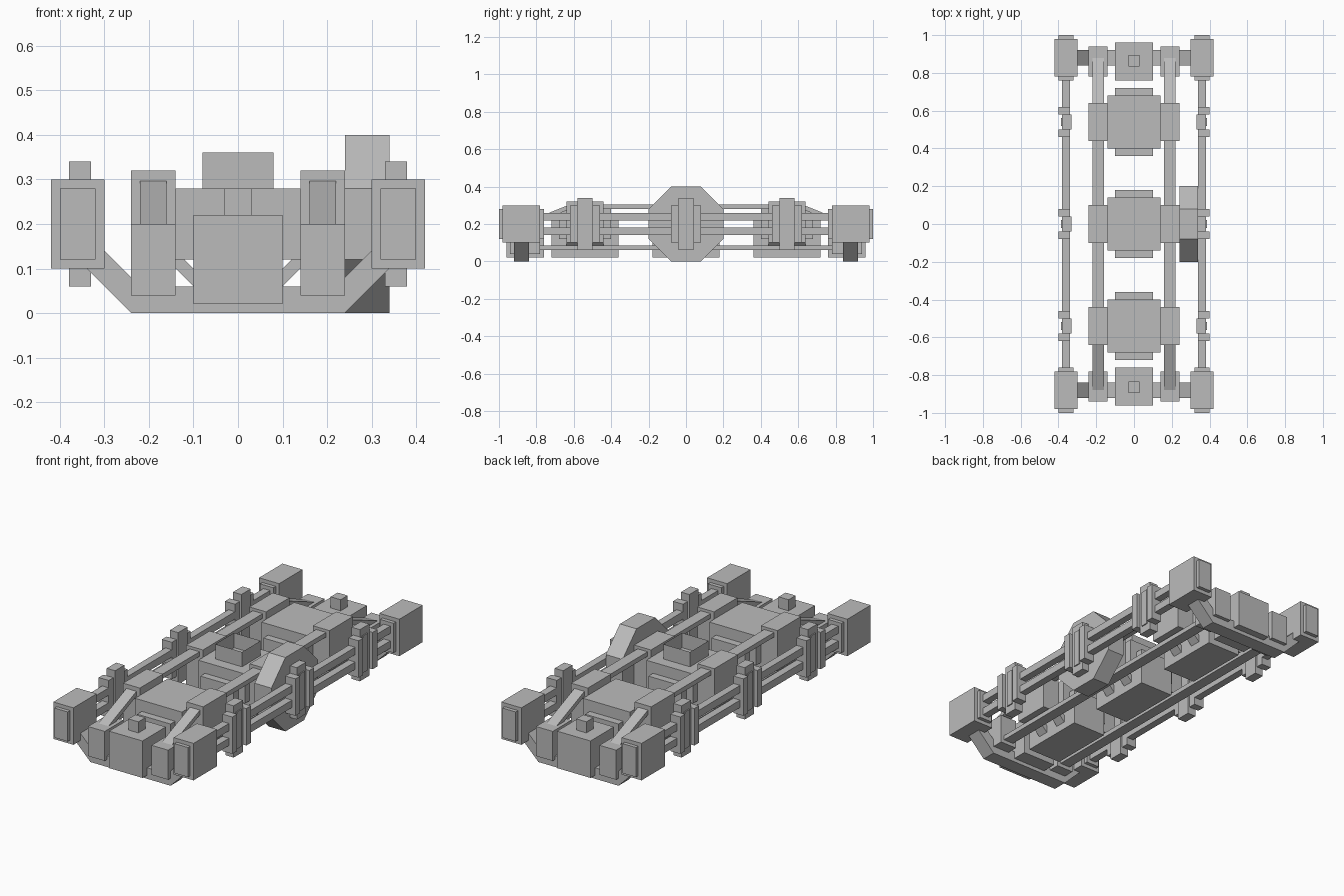
import bpy, bmesh

cube = bpy.data.objects.get("Cube")
if cube:
    bpy.data.objects.remove(cube, do_unlink=True)

grey = bpy.data.materials.new("hull_grey")
grey.use_nodes = True
grey.diffuse_color = (0.5, 0.5, 0.5, 1)
grey.node_tree.nodes["Principled BSDF"].inputs["Base Color"].default_value = grey.diffuse_color


def finish(name, bm):
    bmesh.ops.recalc_face_normals(bm, faces=bm.faces)
    mesh = bpy.data.meshes.new(name)
    bm.to_mesh(mesh)
    bm.free()
    mesh.materials.append(grey)
    obj = bpy.data.objects.new(name, mesh)
    bpy.context.collection.objects.link(obj)
    return obj


def box(name, xs, ys, zs):
    """Box from its (min, max) range on each axis."""
    bm = bmesh.new()
    bmesh.ops.create_cube(bm, size=1)
    for v in bm.verts:
        for i, (lo, hi) in enumerate((xs, ys, zs)):
            v.co[i] = lo if v.co[i] < 0 else hi
    return finish(name, bm)


def prism(name, profile, axis, lo, hi):
    """Profile in the other two axes, extruded along x (0) or y (1)."""
    bm = bmesh.new()
    point = (lambda p: (lo, p[0], p[1])) if axis == 0 else (lambda p: (p[0], lo, p[1]))
    face = bm.faces.new([bm.verts.new(point(p)) for p in profile])
    ext = bmesh.ops.extrude_face_region(bm, geom=[face])
    for g in ext["geom"]:
        if isinstance(g, bmesh.types.BMVert):
            g.co[axis] = hi
    return finish(name, bm)


def mirror(obj, x=False, y=False):
    mod = obj.modifiers.new("mirror", "MIRROR")
    mod.use_axis = (x, y, False)
    mod.use_clip = False
    return obj


def around(c, r):
    return (c - r, c + r)


# Corner boxes with raised end plates
mirror(box("corner_box", (0.30, 0.42), (0.78, 0.98), (0.1, 0.3)), True, True)
mirror(box("corner_plate", (0.32, 0.40), (0.76, 1.0), (0.12, 0.28)), True, True)

# End assemblies: bent cross beam, central block, knob and side blocks
beam = [(-0.24, 0), (0.24, 0), (0.36, 0.12), (0.36, 0.20),
        (0.22, 0.06), (-0.22, 0.06), (-0.36, 0.20), (-0.36, 0.12)]
mirror(prism("end_beam", beam, 1, 0.84, 0.92), y=True)
mirror(box("end_block", (-0.1, 0.1), (0.76, 0.96), (0.02, 0.22)), y=True)
mirror(box("end_knob", (-0.03, 0.03), (0.835, 0.895), (0.22, 0.28)), y=True)
mirror(box("end_side_block", (0.14, 0.24), (0.78, 0.94), (0.04, 0.2)), True, True)

# Lengthwise rails
mirror(box("upper_rail", (0.16, 0.22), (-0.64, 0.64), (0.28, 0.305)), x=True)
mirror(box("lower_rail", (0.16, 0.22), (-0.86, 0.86), (0.06, 0.085)), x=True)
mirror(box("outer_rail_top", (0.34, 0.38), (-0.78, 0.78), (0.22, 0.26)), x=True)
mirror(box("outer_rail_bottom", (0.34, 0.38), (-0.78, 0.78), (0.14, 0.18)), x=True)
brace = [(0.62, 0.305), (0.88, 0.2), (0.84, 0.19), (0.62, 0.28)]
mirror(prism("sloped_brace", brace, 0, 0.16, 0.22), True, True)

# Three repeated modules with struts and rail clamps
strut = [(-0.08, 0.04), (0.08, 0.04), (0.16, 0.12), (0.16, 0.16),
         (0.08, 0.08), (-0.08, 0.08), (-0.16, 0.16), (-0.16, 0.12)]
for c, label in ((-0.54, "front"), (0, "middle"), (0.54, "rear")):
    box(label + "_module_body", (-0.14, 0.14), around(c, 0.14), (0.12, 0.28))
    box(label + "_module_core", (-0.1, 0.1), around(c, 0.18), (0.02, 0.22))
    mirror(box(label + "_module_side", (0.14, 0.24), around(c, 0.1), (0.1, 0.32)), x=True)
    mirror(box(label + "_clamp_post", (0.33, 0.38), around(c, 0.04), (0.06, 0.34)), x=True)
    mirror(box(label + "_clamp_strip", (0.37, 0.386), around(c, 0.02), (0.1, 0.3)), x=True)
    for s in (-1, 1):
        y = c + s * 0.06
        mirror(box(label + "_clamp_bar", (0.34, 0.40), around(y, 0.02), (0.1, 0.3)), x=True)
        prism(label + "_strut", strut, 1, *around(c + s * 0.07, 0.03))

# Open hatch collar on the middle module
bm = bmesh.new()
bmesh.ops.create_cube(bm, size=0.16)
for v in bm.verts:
    v.co.z = 0.28 if v.co.z < 0 else 0.36
flat = [f for f in bm.faces if abs(f.normal.z) > 0.5]
bmesh.ops.delete(bm, geom=flat, context="FACES_ONLY")
finish("hatch_collar", bm)

# Eight-sided housing on the left flank
octagon = [(-0.08, 0), (0.08, 0), (0.2, 0.12), (0.2, 0.28),
           (0.08, 0.4), (-0.08, 0.4), (-0.2, 0.28), (-0.2, 0.12)]
prism("side_housing", octagon, 0, 0.24, 0.34)
